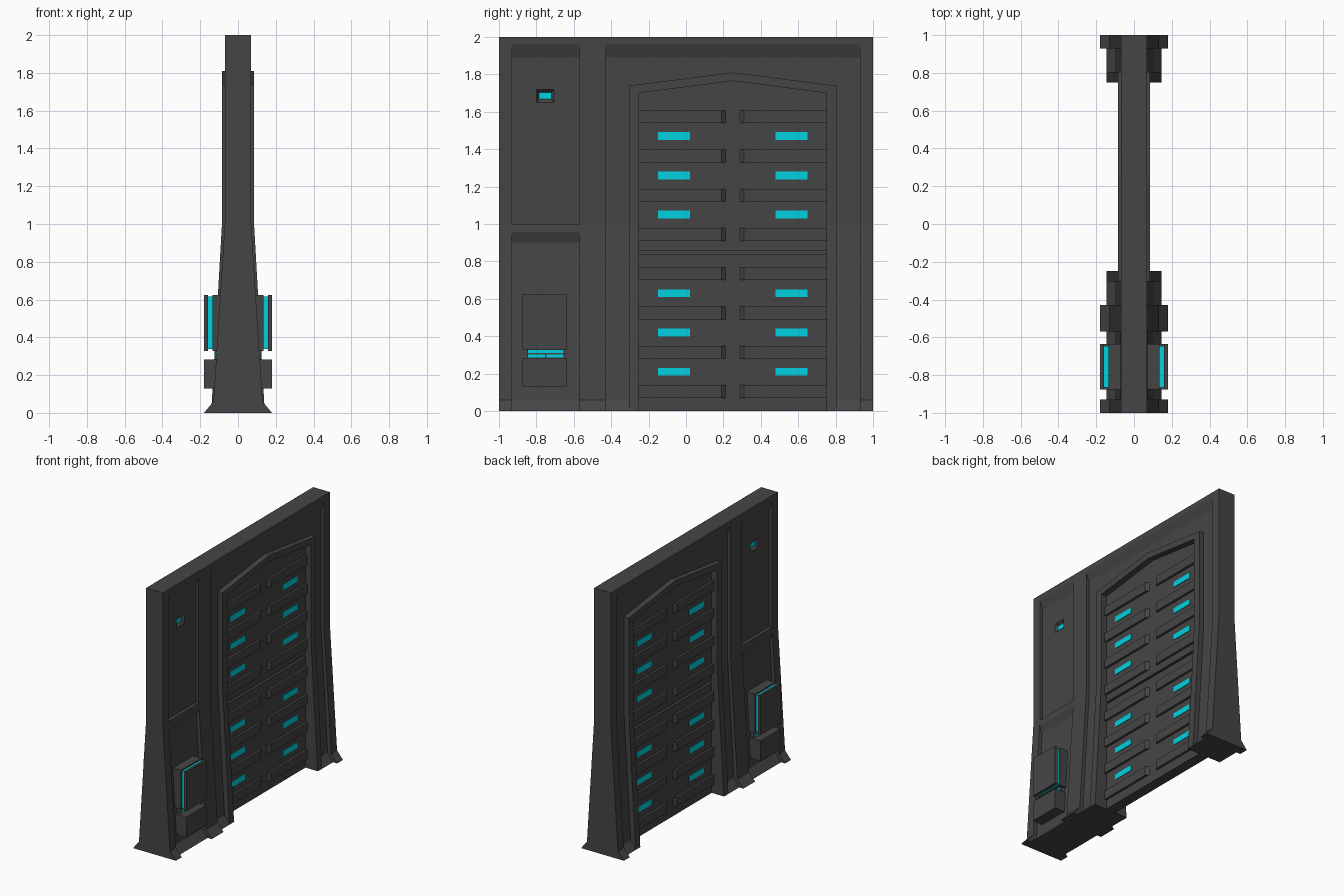
import bpy, bmesh

if "Cube" in bpy.data.objects:
    bpy.data.objects.remove(bpy.data.objects["Cube"])


def material(name, rgb):
    m = bpy.data.materials.new(name)
    m.diffuse_color = (*rgb, 1)
    m.use_nodes = True
    m.node_tree.nodes["Principled BSDF"].inputs["Base Color"].default_value = m.diffuse_color
    return m


GREY = material("dark_metal", (0.06, 0.06, 0.06))
CYAN = material("cyan_light", (0.0, 0.65, 0.75))

AXES = {  # how a 2D profile point and an extrusion distance map to 3D
    "x": lambda p, d: (d, p[0], p[1]),
    "y": lambda p, d: (p[0], d, p[1]),
    "z": lambda p, d: (p[0], p[1], d),
}


def build(name, solids, mat=GREY, mirror=False):
    """Make one object from (profile, axis, start, end) prisms, optionally on both x sides."""
    bm = bmesh.new()
    for pts, axis, a, b in solids:
        for s in ((1, -1) if mirror else (1,)):
            rings = []
            for d in (a, b):
                ring = [AXES[axis](p, d) for p in pts]
                rings.append([bm.verts.new((s * x, y, z)) for x, y, z in ring])
            lo, hi = rings
            bm.faces.new(lo)
            bm.faces.new(hi)
            n = len(pts)
            for i in range(n):
                j = (i + 1) % n
                bm.faces.new((lo[i], lo[j], hi[j], hi[i]))
    bmesh.ops.recalc_face_normals(bm, faces=bm.faces)
    me = bpy.data.meshes.new(name)
    bm.to_mesh(me)
    bm.free()
    me.materials.append(mat)
    ob = bpy.data.objects.new(name, me)
    bpy.context.collection.objects.link(ob)
    return ob


def box(x0, x1, y0, y1, z0, z1):
    return ([(y0, z0), (y1, z0), (y1, z1), (y0, z1)], "x", x0, x1)


def boolean(ob, other, op, keep=False):
    m = ob.modifiers.new("bool", "BOOLEAN")
    m.operation, m.object, m.solver = op, other, "EXACT"
    bpy.context.view_layer.objects.active = ob
    bpy.ops.object.modifier_apply(modifier=m.name)
    if not keep:
        bpy.data.objects.remove(other)


def both(half):
    return half + [(-x, z) for x, z in reversed(half)]


# Wall slab with flared foot
wall = build("wall", [(both([(0.07, 2), (0.07, 1), (0.13, 0.06), (0.18, 0)]), "y", -1, 1)])

# Recessed panels with sloped top edges
upper = [(0.095, 2.03), (0.045, 1.89), (0.045, 1.0), (0.3, 1.0), (0.3, 2.03)]
lower = [(0.097, 1.02), (0.05, 0.9), (0.1, 0.06), (0.175, -0.04), (0.3, -0.04), (0.3, 1.02)]
tall = [(0.095, 2.03), (0.045, 1.89), (0.045, 1.0), (0.1, 0.06), (0.175, -0.04),
        (0.3, -0.04), (0.3, 2.03)]
for pts, y0, y1 in ((upper, -0.93, -0.57), (lower, -0.93, -0.57), (tall, -0.43, 0.93)):
    boolean(wall, build("recess_cutter", [(pts, "y", y0, y1)], mirror=True), "DIFFERENCE")

# Door frame with peaked top, merged into the wall
frame = build("door_frame", [(both([(0.085, 1.9), (0.085, 1.0), (0.142, 0)]), "y", -0.305, 0.805)])
arch = [(-0.305, -0.1), (-0.305, 1.74), (0.25, 1.81), (0.805, 1.74), (0.805, -0.1)]
# oversize the sides so only the peak is trimmed
arch = [(-0.5, -0.1), (-0.5, 1.715), (0.25, 1.81), (1.0, 1.715), (1.0, -0.1)]
boolean(frame, build("arch_cutter", [(arch, "x", -0.3, 0.3)]), "INTERSECT")
boolean(wall, frame, "UNION")

# Doorway opening
opening = [(-0.25, -0.1), (-0.25, 1.70), (0.25, 1.765), (0.75, 1.70), (0.75, -0.1)]
boolean(wall, build("doorway_cutter", [(opening, "x", -0.3, 0.3)]), "DIFFERENCE")

# Sloped socket for the small indicator light
socket = build("socket_cutter", [box(0.025, 0.065, -0.815, -0.69, 1.6325, 1.7375)], mirror=True)
for v in socket.data.vertices:
    if abs(v.co.x) < 0.03:
        v.co.y = -0.7525 + (0.0325 if v.co.y > -0.75 else -0.0325)
        v.co.z = 1.685 + (0.0175 if v.co.z > 1.685 else -0.0175)
boolean(wall, socket, "DIFFERENCE")
build("indicator_light", [box(0.02, 0.028, -0.785, -0.72, 1.667, 1.702)], CYAN, True)

# Door: two leaves with a seam between them
build("door_lower_leaf", [box(-0.04, 0.04, -0.25, 0.75, 0, 0.837)])
build("door_upper_leaf", [([(-0.25, 0.855), (-0.25, 1.70), (0.25, 1.765), (0.75, 1.70),
                            (0.75, 0.855)], "x", -0.04, 0.04)])
build("door_seam", [box(-0.02, 0.02, -0.25, 0.75, 0.837, 0.855)])

# Horizontal door slats with sloped inner ends
slat = [(0.038, -0.25), (0.058, -0.25), (0.058, 0.19), (0.038, 0.215)]
slat_far = [(x, 0.5 - y) for x, y in slat]
build("door_slats", [(p, "z", 0.07 + 0.21 * k, 0.138 + 0.21 * k)
                     for k in range(8) for p in (slat, slat_far)], mirror=True)

# Door lights between the slats
build("door_lights", [box(0.038, 0.044, y, y + 0.172, 0.21 * k - 0.021, 0.21 * k + 0.021)
                      for k in (1, 2, 3, 5, 6, 7) for y in (-0.15, 0.478)], CYAN, True)

# Control box: backing, glowing band and cover plate, with a plain box below
Y0, Y1 = -0.875, -0.635
build("control_box_back", [box(0.05, 0.135, Y0, Y1, 0.328, 0.625)], mirror=True)
build("control_box_glow", [box(0.135, 0.16, Y0 + 0.01, Y1 - 0.01, 0.338, 0.615)], CYAN, True)
build("control_box_cover", [box(0.16, 0.18, Y0, Y1, 0.328, 0.625)], mirror=True)
build("lower_box", [box(0.07, 0.18, Y0, Y1, 0.13, 0.283)], mirror=True)

# Light strips in the gap between the boxes
build("gap_plate", [box(0.07, 0.115, -0.85, -0.65, 0.283, 0.328)], mirror=True)
build("gap_lights", [box(0.11, 0.12, -0.845, -0.655, 0.309, 0.325),
                     box(0.11, 0.12, -0.845, -0.755, 0.286, 0.302),
                     box(0.11, 0.12, -0.745, -0.655, 0.286, 0.302)], CYAN, True)
